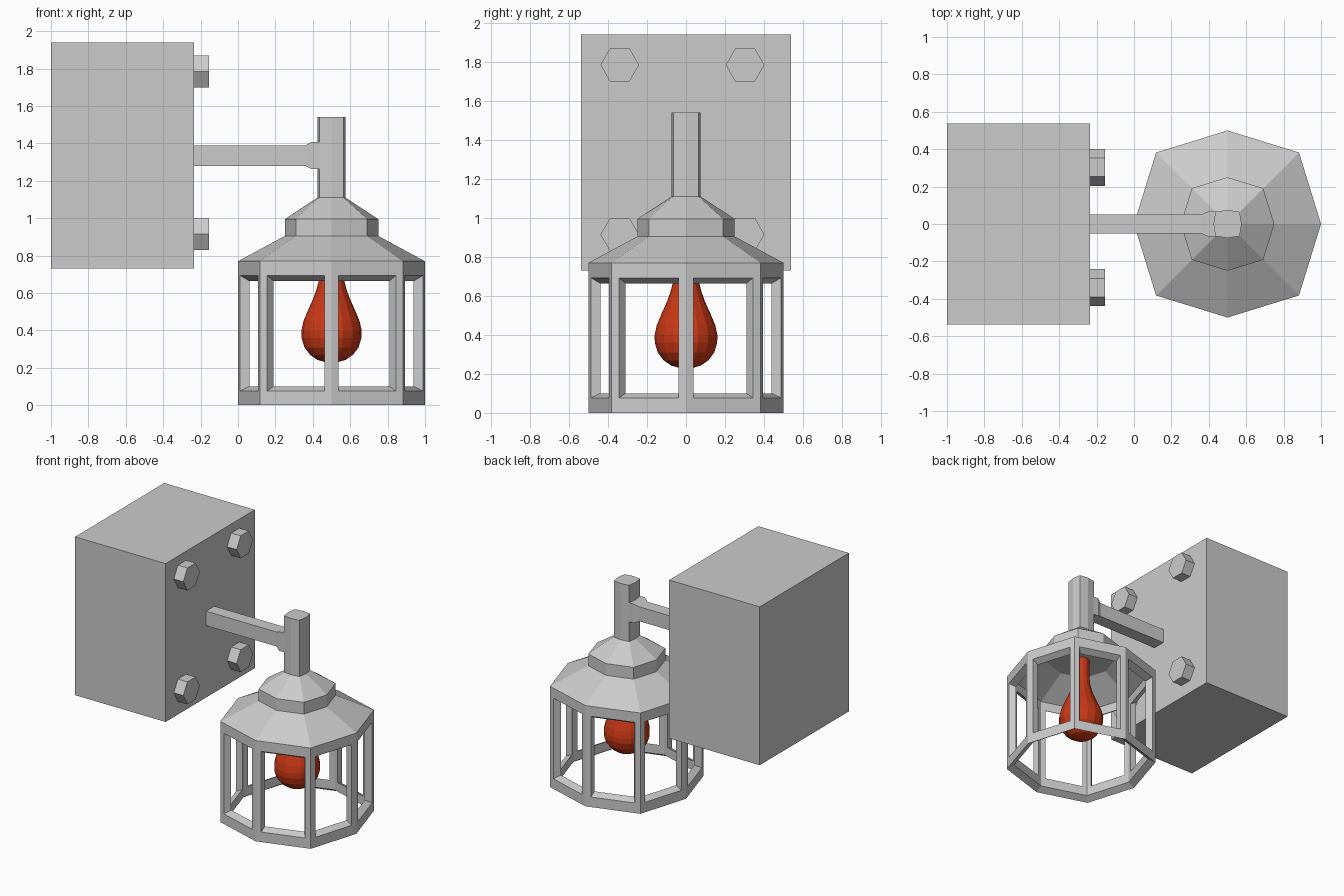
import bpy, bmesh
from math import cos, sin, pi
from mathutils import Vector

if "Cube" in bpy.data.objects:
    bpy.data.objects.remove(bpy.data.objects["Cube"])

CX = 0.5  # lantern axis


def finish(name, bm):
    bmesh.ops.remove_doubles(bm, verts=bm.verts, dist=0.0005)
    bmesh.ops.recalc_face_normals(bm, faces=bm.faces)
    me = bpy.data.meshes.new(name)
    bm.to_mesh(me)
    bm.free()
    ob = bpy.data.objects.new(name, me)
    bpy.context.collection.objects.link(ob)
    return ob


def octagon(r, c, z):
    pts = [(r, 0), (c, c), (0, r), (-c, c), (-r, 0), (-c, -c), (0, -r), (c, -c)]
    return [Vector((CX + x, y, z)) for x, y in pts]


def face(bm, pts):
    return bm.faces.new([bm.verts.new(p) for p in pts])


def bridge(bm, a, b):
    n = len(a)
    for i in range(n):
        j = (i + 1) % n
        face(bm, [a[i], a[j], b[j], b[i]])


def loft(bm, rings, start=False, end=False):
    for a, b in zip(rings, rings[1:]):
        bridge(bm, a, b)
    if start:
        face(bm, rings[0])
    if end:
        face(bm, rings[-1])


def box(name, lo, hi):
    bm = bmesh.new()
    loft(bm, [[Vector((x, y, z)) for y, z in ((lo[1], lo[2]), (hi[1], lo[2]),
              (hi[1], hi[2]), (lo[1], hi[2]))] for x in (lo[0], hi[0])], True, True)
    return finish(name, bm)


def inset(quad, s):
    mid = sum(quad, Vector()) / 4
    return [mid + (p - mid) * s for p in quad]


# Lantern: hollow cage with eight windows, stepped roof and stem
bm = bmesh.new()
out_lo, out_hi = octagon(0.5, 0.382, 0), octagon(0.5, 0.382, 0.77)
in_lo, in_hi = octagon(0.45, 0.344, 0.03), octagon(0.45, 0.344, 0.735)
for i in range(8):
    j = (i + 1) % 8
    outer = [out_lo[i], out_lo[j], out_hi[j], out_hi[i]]
    inner = [in_lo[i], in_lo[j], in_hi[j], in_hi[i]]
    loft(bm, [outer, inset(outer, 0.8), inset(inner, 0.8), inner])
bridge(bm, out_lo, in_lo)
loft(bm, [out_hi, octagon(0.25, 0.191, 0.905), octagon(0.25, 0.191, 0.995),
          octagon(0.075, 0.065, 1.11), octagon(0.075, 0.065, 1.54)], end=True)
loft(bm, [in_hi, octagon(0.23, 0.176, 0.875)], end=True)
finish("lantern_housing", bm)

# Bulb: revolved faceted profile
bm = bmesh.new()
profile = [(0.03, 0.23), (0.075, 0.242), (0.115, 0.27), (0.145, 0.31), (0.16, 0.36),
           (0.161, 0.40), (0.15, 0.45), (0.125, 0.51), (0.098, 0.57), (0.08, 0.62),
           (0.067, 0.67), (0.06, 0.74), (0.06, 0.88)]
N = 16
loft(bm, [[Vector((CX + r * cos(2 * pi * k / N), r * sin(2 * pi * k / N), z))
           for k in range(N)] for r, z in profile], True, True)
bulb = finish("bulb", bm)
red = bpy.data.materials.new("bulb_red")
red.diffuse_color = (0.6, 0.04, 0.008, 1)
red.use_nodes = True
red.node_tree.nodes["Principled BSDF"].inputs["Base Color"].default_value = red.diffuse_color
bulb.data.materials.append(red)

# Wall block
box("wall_block", (-1, -0.538, 0.73), (-0.235, 0.538, 1.94))

# Arm flaring out where it meets the stem
bm = bmesh.new()
loft(bm, [[Vector((x, sy * h, 1.335 + sz * v)) for sy, sz in
           ((-1, -1), (1, -1), (1, 1), (-1, 1))]
          for x, h, v in ((-0.25, 0.05, 0.055), (0.36, 0.05, 0.055),
                          (0.395, 0.067, 0.073), (0.44, 0.067, 0.073))], True, True)
finish("arm", bm)

# Hex bolts
for n, (y, z) in enumerate(((-0.34, 0.915), (0.303, 0.915), (-0.34, 1.785), (0.303, 1.785))):
    bm = bmesh.new()
    loft(bm, [[Vector((x, y + 0.099 * cos(k * pi / 3), z + 0.099 * sin(k * pi / 3)))
               for k in range(6)] for x in (-0.25, -0.155)], True, True)
    finish(f"bolt_{n + 1}", bm)
